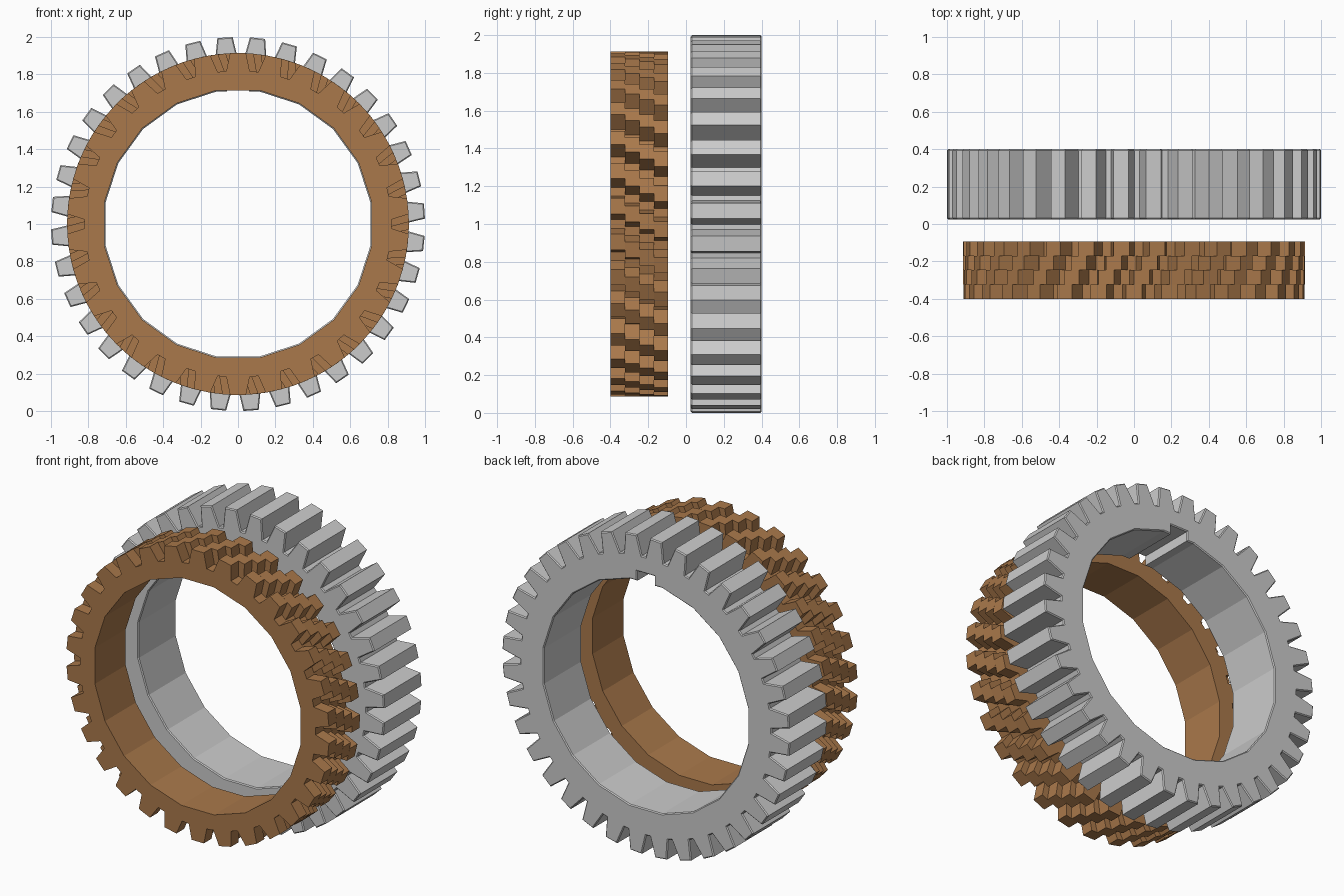
import bpy, bmesh
from math import sin, cos, pi, radians
from mathutils import Matrix

if "Cube" in bpy.data.objects:
    bpy.data.objects.remove(bpy.data.objects["Cube"])


def polar(r, a):
    # angle is clockwise from the top, seen from the front
    return (r * sin(a), r * cos(a))


def tooth_loop(n, tip_r, root_r, tip_w, root_w, phase):
    pts = []
    for i in range(n):
        a = phase + 2 * pi * i / n
        t, b = tip_w / 2 / tip_r, root_w / 2 / root_r
        pts += [polar(root_r, a - b), polar(tip_r, a - t),
                polar(tip_r, a + t), polar(root_r, a + b)]
    return pts


def bore_loop(n, r, notch=None):
    pts = [polar(r, 2 * pi * (i + 0.5) / n) for i in range(n)]
    if notch:
        w, top = notch
        z = r * cos(pi / n)
        # keyway across the flat at the top, between last and first point
        pts += [(-w, z), (-w, top), (w, top), (w, z)]
    return pts


def add_ring(bm, outer, inner, y0, y1, bevel=0):
    part = bmesh.new()
    edges = []
    for loop in (outer, inner):
        vs = [part.verts.new((x, y0, z + 1)) for x, z in loop]
        edges += [part.edges.new((vs[i - 1], vs[i])) for i in range(len(vs))]
    bmesh.ops.triangle_fill(part, edges=edges, use_beauty=True, normal=(0, -1, 0))
    ext = bmesh.ops.extrude_face_region(part, geom=part.faces[:], use_keep_orig=True)
    moved = [g for g in ext["geom"] if isinstance(g, bmesh.types.BMVert)]
    bmesh.ops.translate(part, verts=moved, vec=(0, y1 - y0, 0))
    bmesh.ops.recalc_face_normals(part, faces=part.faces[:])
    flat = [e for e in part.edges if len(e.link_faces) == 2
            and all(abs(f.normal.y) > 0.9 for f in e.link_faces)]
    bmesh.ops.dissolve_edges(part, edges=[]) if not flat else None
    if bevel:
        rim = [e for e in part.edges if len(e.link_faces) == 2
               and sum(abs(f.normal.y) > 0.9 for f in e.link_faces) == 1]
        bmesh.ops.bevel(part, geom=rim, offset=bevel, segments=1, affect='EDGES')
    me = bpy.data.meshes.new("part")
    part.to_mesh(me)
    part.free()
    bm.from_mesh(me)
    bpy.data.meshes.remove(me)


def finish(bm, name, colour=None):
    me = bpy.data.meshes.new(name)
    bm.to_mesh(me)
    bm.free()
    ob = bpy.data.objects.new(name, me)
    bpy.context.collection.objects.link(ob)
    if colour:
        mat = bpy.data.materials.new(name + "_colour")
        mat.diffuse_color = colour
        mat.use_nodes = True
        mat.node_tree.nodes["Principled BSDF"].inputs["Base Color"].default_value = mat.diffuse_color
        me.materials.append(mat)
    return ob


# straight-toothed rear gear with a keyway in its bore
bm = bmesh.new()
add_ring(bm, tooth_loop(36, 1.0, 0.875, 0.082, 0.125, radians(6)),
         bore_loop(20, 0.718, (0.06, 0.77)), 0.025, 0.40, 0.006)
finish(bm, "spur_gear")

# front gear: four thin layers, each turned a little to step the teeth
bm = bmesh.new()
step = 0.0765
for k in range(4):
    y = -0.40 + k * step
    add_ring(bm, tooth_loop(30, 0.914, 0.82, 0.085, 0.125, radians(2.6 * k)),
             bore_loop(20, 0.724), y, y + step)
finish(bm, "stepped_helical_gear", (0.40, 0.19, 0.07, 1))
